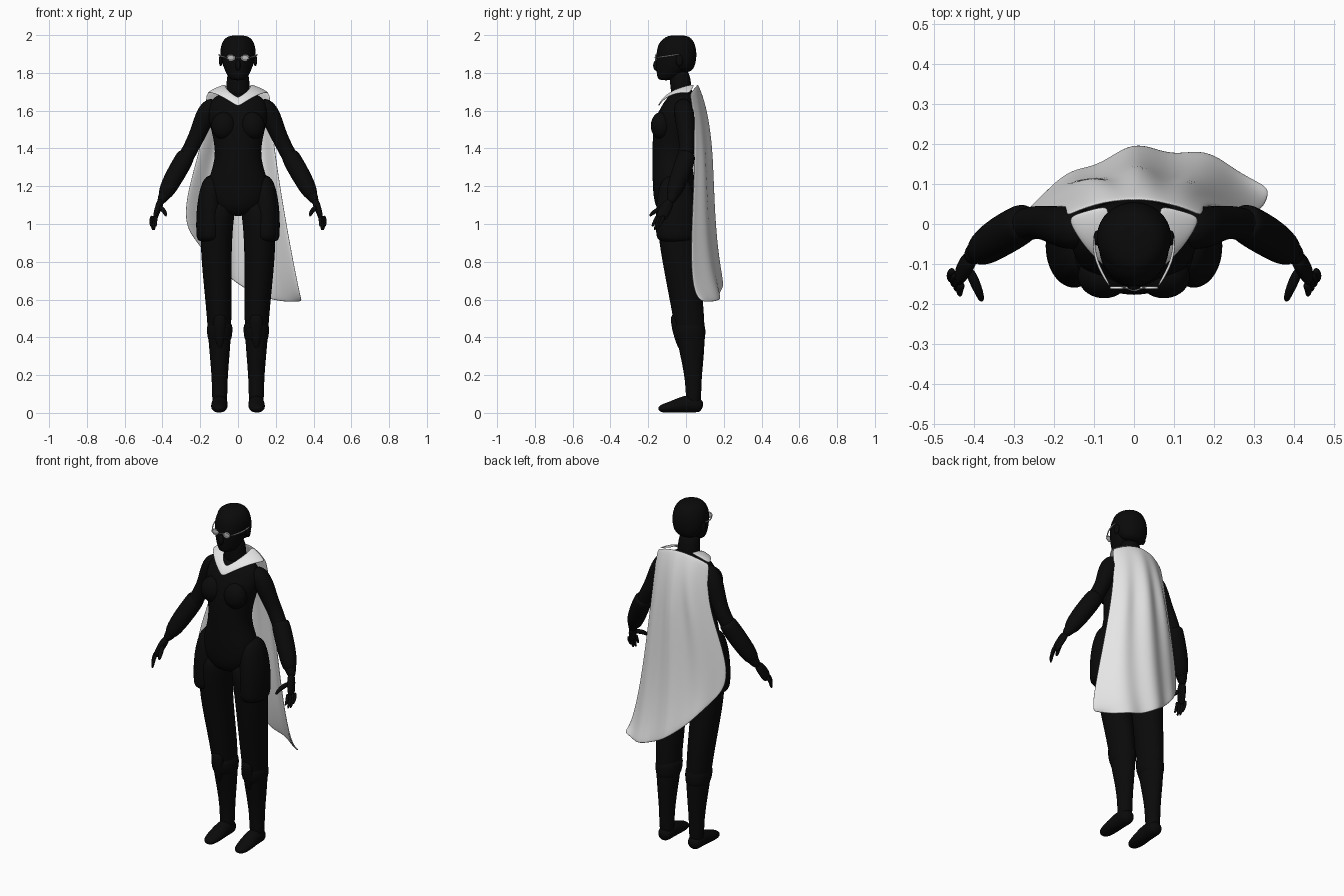
import bpy, math
from mathutils import Vector
from mathutils.geometry import interpolate_bezier

cube = bpy.data.objects.get("Cube")
if cube:
    bpy.data.objects.remove(cube)


def make_material(name, value):
    material = bpy.data.materials.new(name)
    material.use_nodes = True
    colour = (value, value, value, 1)
    material.diffuse_color = colour
    material.node_tree.nodes["Principled BSDF"].inputs["Base Color"].default_value = colour
    return material


black = make_material("black_suit", .003)
white = make_material("white_cloth", .8)
grey = make_material("pale_lens", .5)


def add_part(name, verts, faces, material, mirror, thickness=0):
    """Smooth object with optional mirroring and cloth thickness."""
    mesh = bpy.data.meshes.new(name)
    mesh.from_pydata(verts, [], faces)
    mesh.materials.append(material)
    for polygon in mesh.polygons:
        polygon.use_smooth = True
    part = bpy.data.objects.new(name, mesh)
    bpy.context.collection.objects.link(part)
    if mirror:
        part.modifiers.new("mirror", "MIRROR")
    if thickness:
        solid = part.modifiers.new("thickness", "SOLIDIFY")
        solid.thickness, solid.offset = thickness, 0
    smooth = part.modifiers.new("smooth", "SUBSURF")
    smooth.levels = smooth.render_levels = 2


def loft(name, rings, material=black, mirror=False, upright=False, sides=12):
    """Closed tube through rings of x, y, z, half width and optional half depth."""
    centres = [Vector(ring[:3]) for ring in rings]
    last = len(rings) - 1
    verts, faces = [], []
    for i, (centre, ring) in enumerate(zip(centres, rings)):
        along = (centres[min(i + 1, last)] - centres[max(i - 1, 0)]).normalized()
        if upright:
            along = Vector((0, 0, 1))
        guide = Vector((0, 0, 1)) if abs(along.x) > .9 else Vector((1, 0, 0))
        across = (guide - along * guide.dot(along)).normalized()
        up = along.cross(across)
        for k in range(sides):
            angle = math.tau * k / sides
            verts.append(centre + across * ring[3] * math.cos(angle)
                         + up * ring[-1] * math.sin(angle))
    for i in range(last):
        for k in range(sides):
            a, b = i * sides + k, i * sides + (k + 1) % sides
            faces.append((a, b, b + sides, a + sides))
    faces.append(tuple(reversed(range(sides))))
    faces.append(tuple(range(last * sides, len(verts))))
    add_part(name, verts, faces, material, mirror)


def trunk_part(name, rings):
    """Upright part on the middle plane, from height, half width, front and back."""
    loft(name, [(0, (front + back) / 2, z, width, (back - front) / 2)
                for z, width, front, back in rings], upright=True, sides=16)


def ellipsoid(name, centre, size, mirror=False):
    rings = []
    for i in range(9):
        angle = math.pi * (i + .2) / 8.4
        swell = math.sin(angle)
        rings.append((centre[0], centre[1], centre[2] - size[2] * math.cos(angle),
                      size[0] * swell, size[1] * swell))
    loft(name, rings, mirror=mirror, upright=True)


def sheet(name, rows, mirror=False):
    """Cloth through equal rows of points."""
    count = len(rows[0])
    faces = [(i * count + k, i * count + k + 1, (i + 1) * count + k + 1, (i + 1) * count + k)
             for i in range(len(rows) - 1) for k in range(count - 1)]
    verts = [point for row in rows for point in row]
    add_part(name, verts, faces, white, mirror, thickness=.008)


def bezier(start, first_handle, second_handle, end, samples):
    return interpolate_bezier(Vector(start), Vector(first_handle),
                              Vector(second_handle), Vector(end), samples)


# Trunk, neck and head
trunk_part("torso", [(1.04, .08, -.13, .03), (1.1, .16, -.17, .06), (1.2, .18, -.18, .06),
                     (1.35, .11, -.18, .02), (1.5, .145, -.18, .06), (1.6, .17, -.15, .07),
                     (1.67, .14, -.1, .05), (1.7, .07, -.07, .03)])
ellipsoid("bust", (.075, -.13, 1.52), (.07, .06, .075), mirror=True)
trunk_part("belt", [(1.18, .18, -.18, .06), (1.25, .17, -.18, .04)])
trunk_part("neck", [(1.65, .07, -.08, .04), (1.72, .062, -.08, .03), (1.83, .06, -.1, .02)])
trunk_part("head", [(1.76, .035, -.145, -.07), (1.78, .055, -.155, -.03), (1.83, .08, -.16, .03),
                    (1.9, .093, -.16, .05), (1.96, .085, -.15, .05), (2, .04, -.1, 0)])
trunk_part("hair", [(1.8, .06, -.05, .03), (1.85, .09, -.09, .055), (1.92, .1, -.14, .06),
                    (1.98, .08, -.13, .04), (2, .04, -.09, 0)])
ellipsoid("nose", (0, -.155, 1.84), (.015, .02, .03))
ellipsoid("ear", (.092, -.035, 1.865), (.01, .02, .03), mirror=True)

# Legs, boots and hip panels
leg_x = .097
loft("leg", [(.09, -.05, 1.14, .09, .11), (.115, -.05, 1, .09, .11), (.115, -.03, .8, .083, .1),
             (.1, .01, .55, .07, .09), (leg_x, .03, .35, .06, .075), (leg_x, .04, .17, .04, .04),
             (leg_x, .04, 0, .045, .045)], mirror=True, upright=True)
loft("boot_cuff", [(leg_x, .03, .37, .06, .075), (leg_x, .02, .41, .07, .085),
                   (leg_x, .015, .5, .075, .095)], mirror=True, upright=True)
loft("shin_plate", [(leg_x, -.03, .33, .01), (leg_x, -.05, .45, .04, .03),
                    (leg_x, -.055, .53, .035, .03)], mirror=True, upright=True)
loft("foot", [(leg_x, .09, .03, .03), (leg_x, .05, .045, .045), (leg_x, 0, .05, .043, .05),
              (.1, -.08, .03, .048, .03), (.1, -.15, .02, .03, .02)], mirror=True)
panel_y = -.055
loft("hip_panel", [(.135, panel_y, 1.27, .05, .08), (.15, panel_y, 1.1, .075, .11),
                   (.15, panel_y, .95, .075, .11), (.15, panel_y, .9, .07, .1)],
     mirror=True, upright=True)

# Arms, gauntlets and hands
loft("arm", [(.11, -.02, 1.65, .04), (.165, -.01, 1.6, .06), (.21, 0, 1.48, .045),
             (.26, .01, 1.38, .042), (.35, -.04, 1.22, .045), (.42, -.09, 1.1, .025)],
     mirror=True)
loft("gauntlet", [(.27, .01, 1.38, .045), (.28, 0, 1.35, .053), (.35, -.04, 1.23, .053),
                  (.4, -.08, 1.13, .038)], mirror=True)
loft("palm", [(.405, -.08, 1.13, .022), (.425, -.11, 1.08, .018, .036),
              (.443, -.137, 1.02, .012, .03)], mirror=True)
for i, finger in enumerate(["index", "middle", "ring", "little"]):
    knuckle = Vector((.43, -.15, 1.045)) + Vector((.008, .012, 0)) * i
    tip = knuckle + Vector((.005, -.03, -.08 if finger in ("middle", "ring") else -.06))
    middle = knuckle.lerp(tip, .5) + Vector((.006, 0, 0))
    loft(finger + "_finger", [(*knuckle, .011), (*middle, .01), (*tip, .007)],
         mirror=True, sides=8)
loft("thumb", [(.415, -.11, 1.09, .016), (.39, -.165, 1.07, .013), (.38, -.195, 1.04, .008)],
     mirror=True, sides=8)

# Cape spread between three edge curves, with soft vertical folds
steps = 14
left_edge = bezier((-.17, .02, 1.69), (-.15, .1, 1.4), (-.35, -.05, 1.1), (-.25, .05, .95), steps)
centre_line = bezier((0, .06, 1.74), (0, .17, 1.5), (0, .1, 1.1), (.03, .19, .66), steps)
right_edge = bezier((.17, .02, 1.69), (.17, .1, 1.4), (.33, -.05, .6), (.34, .09, .59), steps)
cape = []
for i, (left, middle, right) in enumerate(zip(left_edge, centre_line, right_edge)):
    row = []
    for k in range(17):
        u = k / 8 - 1
        point = middle + (right - left) * u / 2 + ((right + left) / 2 - middle) * u * u
        fold = math.sin(u * 10 + i * .2) * min(1, i / 5) * (1 - u ** 4)
        point.y += .012 * fold
        row.append(point)
    cape.append(row)
sheet("cape", cape)

# Collar that runs over the shoulders to a point on the chest
outer_edge = bezier((.17, .02, 1.69), (.14, -.06, 1.71), (.06, -.13, 1.66), (0, -.15, 1.62), 8)
inner_edge = bezier((.06, .05, 1.74), (.08, -.03, 1.73), (.04, -.1, 1.69), (0, -.11, 1.67), 8)
lift = Vector((0, 0, .006))
sheet("collar", [[outer, outer.lerp(inner, .5) + lift, inner]
                 for outer, inner in zip(outer_edge, inner_edge)], mirror=True)

# Spectacles
lens = Vector((.038, -.16, 1.88))
rim = []
for k in range(13):
    angle = math.tau * k / 12
    rim.append((*(lens + Vector((.021 * math.cos(angle), 0, .016 * math.sin(angle)))), .004))
loft("spectacle_rim", rim, white, mirror=True, sides=6)
loft("spectacle_lens", [(*(lens + Vector((0, shift, 0))), .02, .015) for shift in (.003, -.002)],
     grey, mirror=True)
loft("spectacle_temple", [(.058, -.16, 1.88, .004), (.1, -.09, 1.89, .004),
                          (.1, -.03, 1.9, .004)], white, mirror=True, sides=6)
loft("spectacle_bridge", [(-.02, -.16, 1.88, .003), (0, -.17, 1.885, .003),
                          (.02, -.16, 1.88, .003)], white, sides=6)
